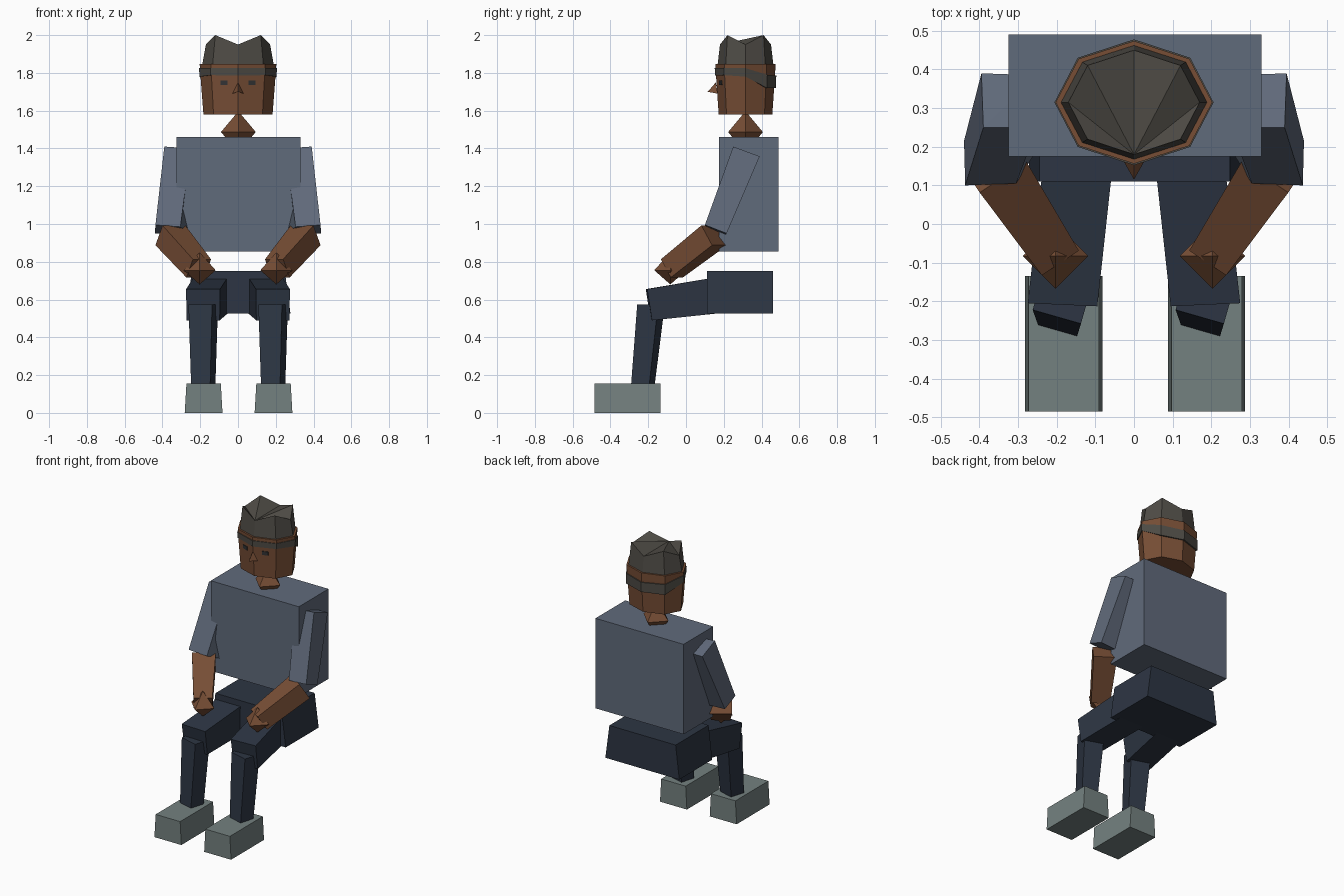
import bpy, bmesh, math
from mathutils import Vector, Matrix

if "Cube" in bpy.data.objects:
    bpy.data.objects.remove(bpy.data.objects["Cube"])


def material(name, rgb):
    m = bpy.data.materials.new(name)
    m.diffuse_color = (*rgb, 1)
    m.use_nodes = True
    m.node_tree.nodes["Principled BSDF"].inputs["Base Color"].default_value = m.diffuse_color
    return m


SHIRT = material("blue grey cloth", (0.118, 0.145, 0.198))
PANTS = material("dark navy cloth", (0.026, 0.036, 0.056))
SKIN = material("brown skin", (0.185, 0.076, 0.036))
SHOE = material("grey green shoe", (0.175, 0.22, 0.215))
HAIR = material("dark grey hair", (0.077, 0.071, 0.06))
EYE = material("eye grey", (0.033, 0.034, 0.036))


def loft(name, rings, mat, caps=True, closed=False):
    """Skin equal-sized rings of points; one-point rings become tips."""
    bm = bmesh.new()
    vs = [[bm.verts.new(p) for p in r] for r in rings]
    n = max(len(r) for r in vs)
    pairs = list(zip(vs, vs[1:])) + ([(vs[-1], vs[0])] if closed else [])
    for a, b in pairs:
        for i in range(n):
            j = (i + 1) % n
            quad = [a[i % len(a)], a[j % len(a)], b[j % len(b)], b[i % len(b)]]
            bm.faces.new(list(dict.fromkeys(quad)))
    if caps and not closed:
        for r in (vs[0], vs[-1]):
            if len(r) > 3:
                f = bm.faces.new(r)
                bmesh.ops.triangulate(bm, faces=[f]) if len(r) == 4 else \
                    bmesh.ops.poke(bm, faces=[f])
    bmesh.ops.recalc_face_normals(bm, faces=bm.faces)
    me = bpy.data.meshes.new(name)
    bm.to_mesh(me)
    bm.free()
    me.materials.append(mat)
    ob = bpy.data.objects.new(name, me)
    bpy.context.collection.objects.link(ob)
    return ob


def rect(x0, x1, y0, y1, z):
    return [(x0, y0, z), (x1, y0, z), (x1, y1, z), (x0, y1, z)]


def turned(c, w, d, ang):
    """Rectangle around c, turned about z."""
    m = Matrix.Translation(c) @ Matrix.Rotation(ang, 4, 'Z')
    return [m @ Vector((x * w / 2, y * d / 2, 0))
            for x, y in ((-1, -1), (1, -1), (1, 1), (-1, 1))]


def diamond(name, c, r, up, down, mat):
    c = Vector(c)
    ring = [c + Vector(p) * r for p in ((1, 0, 0), (0, 1, 0), (-1, 0, 0), (0, -1, 0))]
    return loft(name, [[c - Vector((0, 0, down))], ring, [c + Vector((0, 0, up))]], mat)


def beam(name, p0, p1, s0, s1, mat):
    """Tapered four-sided limb between two points."""
    p0, p1 = Vector(p0), Vector(p1)
    d = (p1 - p0).normalized()
    side = d.cross(Vector((0, 0, 1))).normalized()
    up = side.cross(d)
    rings = [[p + side * a * s[0] / 2 + up * b * s[1] / 2
              for a, b in ((-1, -1), (1, -1), (1, 1), (-1, 1))]
             for p, s in ((p0, s0), (p1, s1))]
    return loft(name, rings, mat)


# Torso and pelvis
loft("shirt_torso", [rect(-.325, .33, .175, .49, .855), rect(-.325, .33, .175, .49, 1.46)], SHIRT)
loft("pelvis", [rect(-.272, .278, .11, .46, .525), rect(-.245, .248, .11, .46, .75)], PANTS)

for s, side in ((-1, "left"), (1, "right")):
    def mx(pts):
        return [(s * x, y, z) for x, y, z in pts]

    # Legs
    loft(side + "_thigh", [
        mx([(.05, .2, .53), (.23, .2, .53), (.23, .2, .725), (.05, .2, .725)]),
        mx([(.097, -.187, .49), (.272, -.18, .49), (.275, -.205, .655), (.095, -.213, .655)])],
        PANTS)
    cx = .003 + s * .185
    a = math.radians(-16)
    loft(side + "_shin", [turned((cx - .002, -.228, .15), .105, .1, a),
                          turned((cx - .002, -.185, .575), .13, .115, a)], PANTS)
    loft(side + "_shoe", [rect(cx - .1, cx + .1, -.485, -.135, 0),
                          rect(cx - .091, cx + .091, -.485, -.135, .155)], SHOE)

    # Arms
    loft(side + "_sleeve", [
        mx([(.437, .1, .995), (.305, .105, .985), (.24, .21, .94), (.44, .215, .95)]),
        mx([(.39, .25, 1.41), (.25, .25, 1.40), (.25, .385, 1.355), (.395, .39, 1.358)])],
        SHIRT)
    beam(side + "_forearm", (s * .358, .15, .94), (s * .208, -.075, .765),
         (.145, .125), (.115, .115), SKIN)
    diamond(side + "_hand", (s * .203, -.083, .755), .085, .095, .075, SKIN)

# Neck
diamond("neck", (.002, .315, 1.487), .092, .11, .11, SKIN)

# Head: stacked eight-sided rings
CY = .315


def octagon(rx, ry, z):
    return [(rx * math.sin(k * math.pi / 4), CY - ry * math.cos(k * math.pi / 4), z)
            for k in range(8)]


loft("head", [octagon(.183, .142, 1.58), octagon(.2, .157, 1.8), octagon(.203, .159, 1.847)], SKIN)

# Hair: ring of peaks, with the top fanned out from the front point
base = octagon(.19, .148, 1.84)
peak = [(x, y, 2.0 if k % 2 else 1.95) for k, (x, y, z) in enumerate(octagon(.17, .135, 0))]
loft("hair", [base, peak], HAIR, caps=False)
bm = bmesh.new()
pv = [bm.verts.new(p) for p in peak]
for k in range(1, 7):
    bm.faces.new((pv[0], pv[k], pv[k + 1]))
me = bpy.data.meshes.new("hair_top")
bm.to_mesh(me)
bm.free()
me.materials.append(HAIR)
bpy.context.collection.objects.link(bpy.data.objects.new("hair_top", me))

# Hair band: thin strip dropping toward the back of the head
low = [1.785, 1.788, 1.78, 1.72, 1.72]
high = [1.825, 1.825, 1.825, 1.79, 1.785]


def strip(rx, ry, zs):
    return [(x, y, zs[min(k, 8 - k)]) for k, (x, y, _) in enumerate(octagon(rx, ry, 0))]


loft("hair_band", [strip(.19, .147, low), strip(.204, .161, low),
                   strip(.206, .163, high), strip(.19, .147, high)], HAIR, closed=True)

# Nose
loft("nose", [[(-.03, .168, 1.69), (.03, .168, 1.69), (0, .115, 1.70)], [(0, .158, 1.75)]], SKIN)

# Eyes: thin plates lying on the slanted face
for s, side in ((-1, "left"), (1, "right")):
    def face_y(x, z):
        rx, ry = .183 + .017 * (z - 1.58) / .22, .142 + .015 * (z - 1.58) / .22
        t = x / (rx * math.sin(math.pi / 4))
        return CY - ry * (1 - t * (1 - math.cos(math.pi / 4)))

    corners = [(.055, 1.735), (.092, 1.735), (.092, 1.76), (.055, 1.76)]
    loft(side + "_eye", [[(s * x, face_y(x, z) + o, z) for x, z in corners]
                         for o in (.002, -.005)], EYE)
